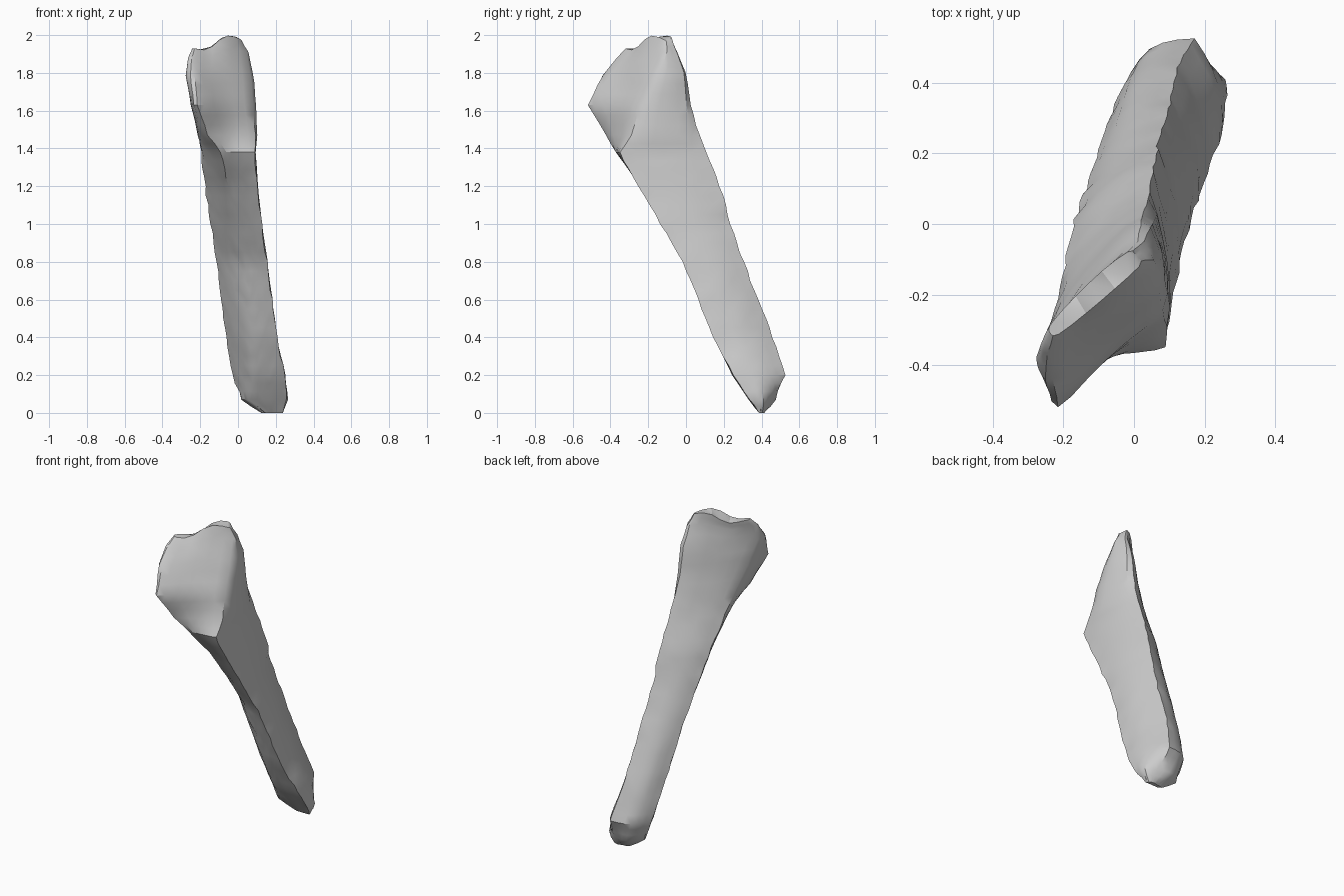
import bpy
import bmesh
import math
import random
from mathutils import Vector

random.seed(4)
cube = bpy.data.objects.get("Cube")
if cube:
    bpy.data.objects.remove(cube, do_unlink=True)

# One plain stone colour
stone = bpy.data.materials.new("pale_grey_stone")
stone.use_nodes = True
colour = (0.6, 0.6, 0.6, 1.0)
stone.diffuse_color = colour
stone.node_tree.nodes["Principled BSDF"].inputs["Base Color"].default_value = colour

# Cross-sections: height, then right corner, back ridge, left side and front corner
SECTIONS = [
    (0.0, .24, .39, .21, .415, .12, .40, .15, .385),
    (.07, .26, .34, .20, .45, .02, .40, .07, .335),
    (.2, .25, .25, .17, .525, -.03, .39, .08, .25),
    (.4, .205, .145, .13, .46, -.06, .32, .06, .16),
    (.8, .155, -.015, .09, .305, -.115, .17, .02, .03),
    (1.0, .125, -.135, .07, .235, -.145, .08, -.02, -.085),
    (1.2, .10, -.25, .06, .18, -.175, -.01, -.05, -.22),
    (1.38, .09, -.355, .05, .11, -.20, -.12, -.09, -.375),
    (1.47, .10, -.30, .045, .09, -.215, -.18, -.165, -.44),
    (1.63, .095, -.245, .035, .05, -.245, -.28, -.225, -.545),
    (1.8, .08, -.17, .03, .02, -.275, -.36, -.24, -.455),
    (1.91, .06, -.115, .02, -.035, -.265, -.33, -.235, -.37),
    (1.97, .025, -.11, -.01, -.07, -.235, -.28, -.22, -.32),
]
STEPS = 6


def blend(a, b, t):
    return [p + (q - p) * t for p, q in zip(a, b)]


def clamp(t):
    return max(0, min(1, t))


def rim_offset(x):
    """Upper rim: high rear lobe, notch, lower front lobe."""
    notch = math.exp(-((x + .16) / .03) ** 2)
    front = clamp((-.09 - x) / .05)
    return .03 - .07 * front - .02 * notch - .03 * clamp((x + .02) / .04)


def outline(section):
    """Closed outline through four corners with bowed sides."""
    z = section[0]
    corners = [Vector((section[i], section[i + 1], z)) for i in (1, 3, 5, 7)]
    head = clamp((z - 1.35) / .15)
    low = max(0, 1 - z)
    rim = clamp((z - 1.75) / .2)
    foot = clamp(z / .05)
    bows = [.022 * (1 - rim) + .01 * low, .025 + .025 * low - .015 * rim, .015,
            .005 - .022 * head * (1 - rim)]
    points = []
    for i, start in enumerate(corners):
        side = corners[(i + 1) % 4] - start
        outward = Vector((side.y, -side.x, 0)).normalized()
        for k in range(STEPS):
            t = k / STEPS
            p = start + side * t + outward * bows[i] * foot * math.sin(math.pi * t)
            rough = .005 if k == 0 else .002
            p += Vector((random.uniform(-rough, rough), random.uniform(-rough, rough), 0))
            p.z += rim_offset(p.x) * clamp((z - 1.7) / .27)
            points.append(p)
    # Soften the corners of the head
    return [p.lerp((points[i - 1] + points[(i + 1) % len(points)]) / 2, .5 * head)
            for i, p in enumerate(points)]


# Long tapering shaft with a broad slanted head
bm = bmesh.new()
rows = []
for lower, upper in zip(SECTIONS, SECTIONS[1:]):
    count = max(2, round((upper[0] - lower[0]) / .05))
    rows += [blend(lower, upper, k / count) for k in range(count)]
rows.append(SECTIONS[-1])
rings = [[bm.verts.new(p) for p in outline(row)] for row in rows]
size = len(rings[0])
for a, b in zip(rings, rings[1:]):
    for i in range(size):
        j = (i + 1) % size
        bm.faces.new((a[i], a[j], b[j], b[i]))

# Closed ends
bm.faces.new(rings[0])
bm.faces.new(rings[-1])
bmesh.ops.triangulate(bm, faces=bm.faces)
bmesh.ops.recalc_face_normals(bm, faces=bm.faces)

mesh = bpy.data.meshes.new("stone_shard")
bm.to_mesh(mesh)
bm.free()
mesh.materials.append(stone)
shard = bpy.data.objects.new("stone_shard", mesh)
bpy.context.collection.objects.link(shard)
bpy.ops.object.select_all(action="DESELECT")
shard.select_set(True)
bpy.context.view_layer.objects.active = shard
bpy.ops.object.shade_smooth_by_angle(angle=math.radians(30))
